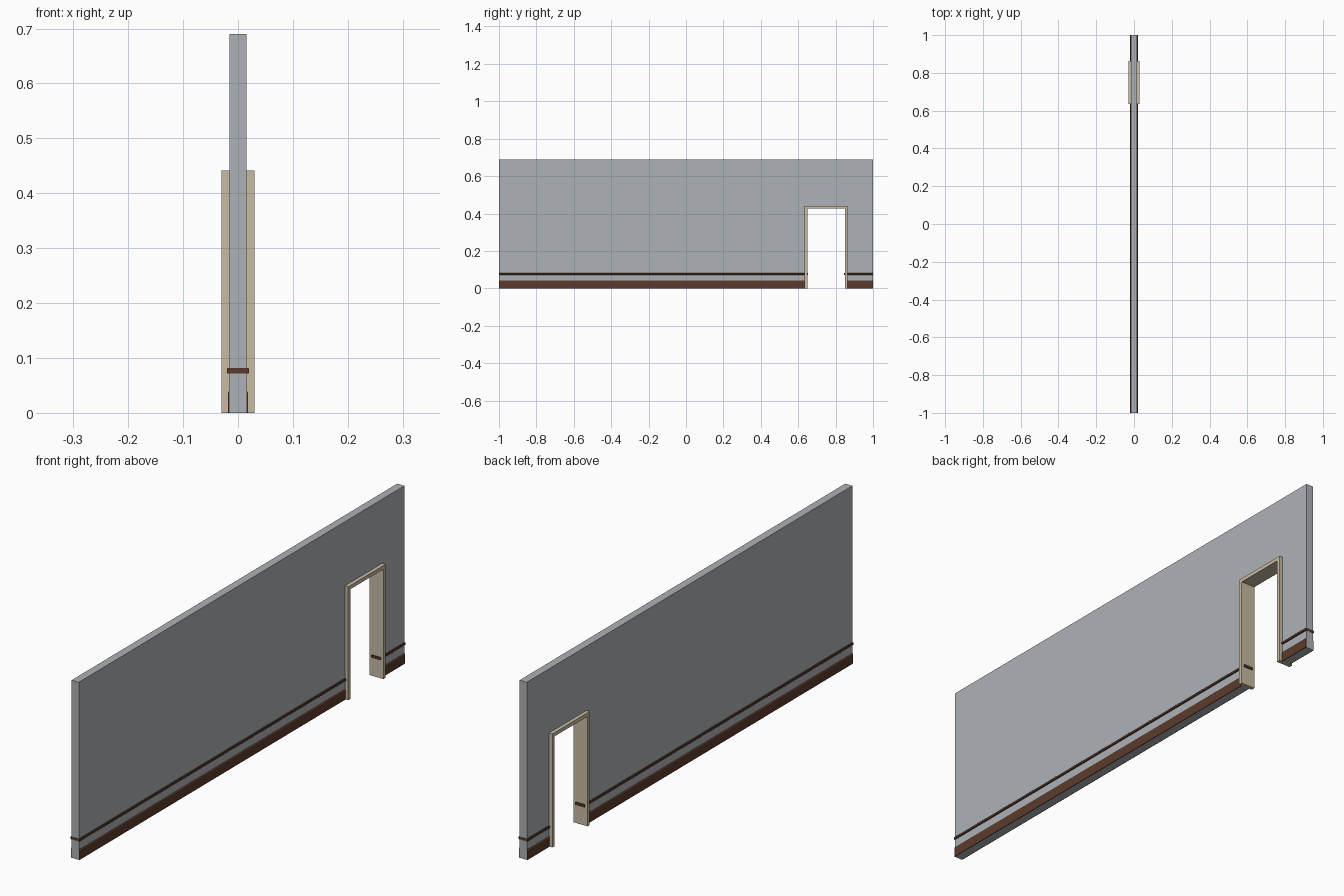
import bpy, bmesh

if "Cube" in bpy.data.objects:
    bpy.data.objects.remove(bpy.data.objects["Cube"])


def material(name, rgb):
    m = bpy.data.materials.new(name)
    m.diffuse_color = (*rgb, 1.0)
    m.use_nodes = True
    m.node_tree.nodes["Principled BSDF"].inputs["Base Color"].default_value = m.diffuse_color
    return m


WALL = material("wall grey", (0.42, 0.44, 0.47))
TRIM = material("dark wood brown", (0.105, 0.042, 0.025))
FRAME = material("door frame cream", (0.58, 0.50, 0.365))


def prism(name, profile, axis, a, b, mat):
    """Extrude a 2D profile along x (profile is y,z) or y (profile is x,z)."""
    bm = bmesh.new()
    place = (lambda p: (a, p[0], p[1])) if axis == "x" else (lambda p: (p[0], a, p[1]))
    face = bm.faces.new([bm.verts.new(place(p)) for p in profile])
    ext = bmesh.ops.extrude_face_region(bm, geom=[face])
    verts = [g for g in ext["geom"] if isinstance(g, bmesh.types.BMVert)]
    bmesh.ops.translate(bm, verts=verts, vec=(b - a, 0, 0) if axis == "x" else (0, b - a, 0))
    bmesh.ops.recalc_face_normals(bm, faces=bm.faces)
    me = bpy.data.meshes.new(name)
    bm.to_mesh(me)
    bm.free()
    me.materials.append(mat)
    ob = bpy.data.objects.new(name, me)
    bpy.context.collection.objects.link(ob)
    return ob


# Main dimensions
WX, H = 0.0155, 0.69                 # wall half thickness, height
Y0, Y1, DOOR_H = 0.634, 0.864, 0.441  # outside of the door frame
T = 0.0145                           # frame board thickness

# Wall slab with the doorway left open
prism("wall", [(-1, 0), (Y0, 0), (Y0, DOOR_H), (Y1, DOOR_H), (Y1, 0), (1, 0), (1, H), (-1, H)],
      "x", -WX, WX, WALL)

# Door frame lining, proud of both wall faces
prism("door_frame", [(Y0, 0), (Y0 + T, 0), (Y0 + T, DOOR_H - T), (Y1 - T, DOOR_H - T),
                     (Y1 - T, 0), (Y1, 0), (Y1, DOOR_H), (Y0, DOOR_H)],
      "x", -0.03, 0.03, FRAME)

for label, a, b, ra, rb in (("long", -1, Y0, -1, Y0 + T + 0.004),
                            ("short", Y1, 1, Y1 - T - 0.004, 1)):
    # Skirting board on both wall faces, with a chamfered top edge
    for side, s in (("left", -1), ("right", 1)):
        prism(f"skirting_{label}_{side}",
              [(s * WX, 0), (s * 0.0185, 0), (s * 0.0185, 0.036), (s * WX, 0.041)],
              "y", a, b, TRIM)
    # Thin rail running through the wall and poking out of the door jambs
    c = 0.0015
    prism(f"rail_{label}",
          [(-0.02, 0.072 + c), (-0.02 + c, 0.072), (0.02 - c, 0.072), (0.02, 0.072 + c),
           (0.02, 0.082 - c), (0.02 - c, 0.082), (-0.02 + c, 0.082), (-0.02, 0.082 - c)],
          "y", ra - (0.001 if ra == -1 else 0), rb + (0.001 if rb == 1 else 0), TRIM)
